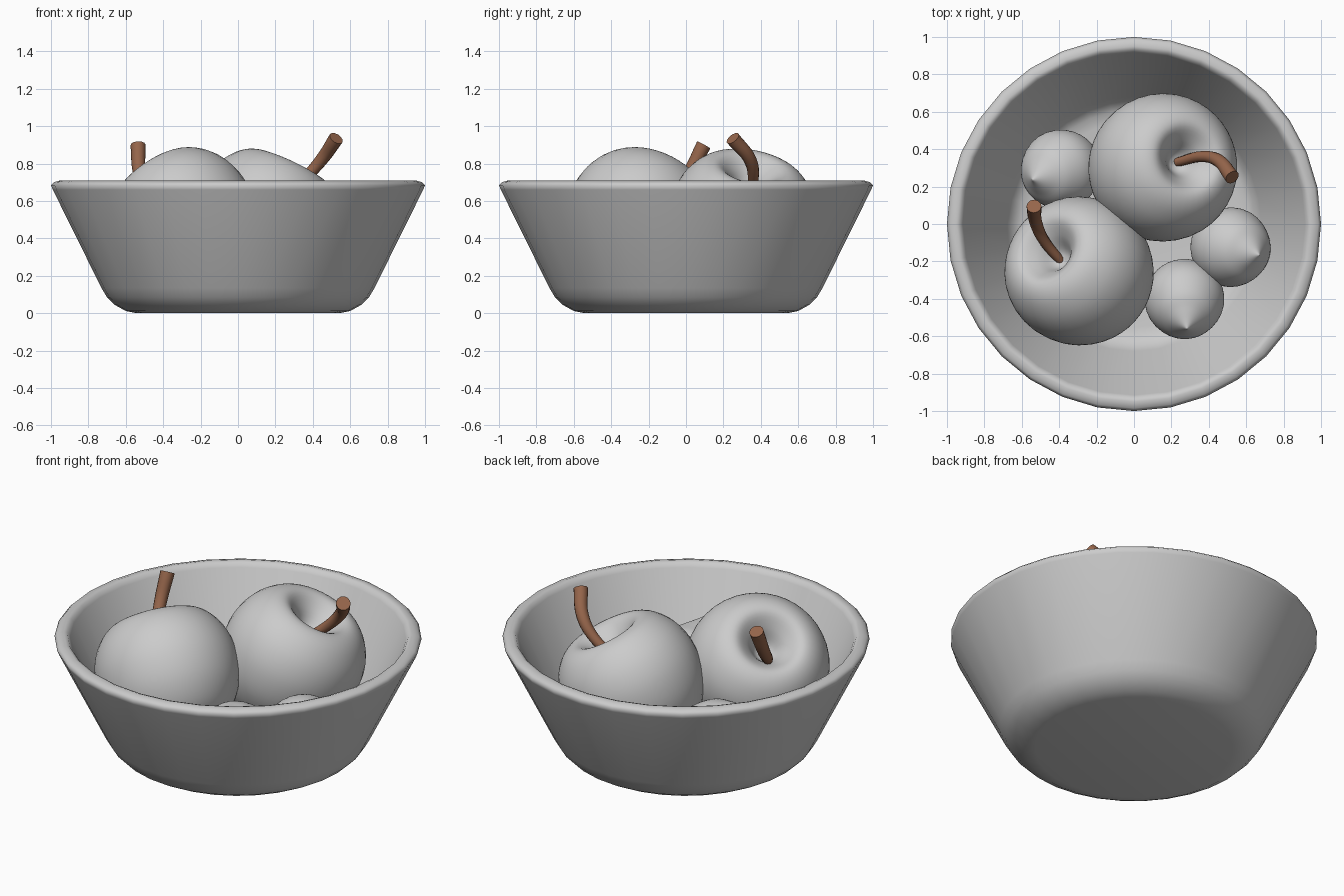
import bpy, bmesh, math
from mathutils import Vector

if "Cube" in bpy.data.objects:
    bpy.data.objects.remove(bpy.data.objects["Cube"])


def smooth_profile(pts, n=5):
    """Catmull-Rom curve through (radius, height) points."""
    p = [Vector(q) for q in pts]
    # mirrored end points keep the poles level
    p = [2 * p[0] - p[1]] + p + [2 * p[-1] - p[-2]]
    out = []
    for a, b, c, d in zip(p, p[1:], p[2:], p[3:]):
        for i in range(n):
            t = i / n
            q = 0.5 * (2 * b + (c - a) * t + (2 * a - 5 * b + 4 * c - d) * t * t
                       + (3 * b - a - 3 * c + d) * t ** 3)
            out.append((max(q.x, 0), q.y))
    return out + [tuple(pts[-1])]


def lathe(name, profile, steps, location=(0, 0, 0), axis=(0, 0, 1)):
    """Spin a profile about its own z, then point that axis along 'axis'."""
    bm = bmesh.new()
    vs = [bm.verts.new((r, 0, z)) for r, z in profile]
    es = [bm.edges.new(e) for e in zip(vs, vs[1:])]
    bmesh.ops.spin(bm, geom=vs + es, cent=(0, 0, 0), axis=(0, 0, 1),
                   angle=2 * math.pi, steps=steps, use_duplicate=False)
    bmesh.ops.remove_doubles(bm, verts=bm.verts, dist=0.0005)
    bmesh.ops.recalc_face_normals(bm, faces=bm.faces)
    me = bpy.data.meshes.new(name)
    bm.to_mesh(me)
    bm.free()
    for f in me.polygons:
        f.use_smooth = True
    ob = bpy.data.objects.new(name, me)
    ob.location = location
    ob.rotation_mode = 'QUATERNION'
    ob.rotation_quaternion = Vector(axis).to_track_quat('Z', 'Y')
    bpy.context.collection.objects.link(ob)
    return ob


brown = bpy.data.materials.new("stem_brown")
brown.diffuse_color = (0.30, 0.13, 0.07, 1)
brown.use_nodes = True
brown.node_tree.nodes["Principled BSDF"].inputs["Base Color"].default_value = brown.diffuse_color


def stem(name, pts):
    """Curved stem that thickens toward its cut end."""
    cu = bpy.data.curves.new(name, 'CURVE')
    cu.dimensions = '3D'
    cu.bevel_depth = 0.04
    cu.bevel_resolution = 4
    cu.resolution_u = 6
    cu.use_fill_caps = True
    sp = cu.splines.new('BEZIER')
    sp.bezier_points.add(len(pts) - 1)
    for i, (bp, co) in enumerate(zip(sp.bezier_points, pts)):
        bp.co = co
        bp.handle_left_type = bp.handle_right_type = 'AUTO'
        bp.radius = 0.6 + 0.4 * i / (len(pts) - 1)
    ob = bpy.data.objects.new(name, cu)
    bpy.context.collection.objects.link(ob)
    bpy.ops.object.select_all(action='DESELECT')
    ob.select_set(True)
    bpy.context.view_layer.objects.active = ob
    bpy.ops.object.convert(target='MESH')
    ob = bpy.context.object
    bpy.ops.object.shade_smooth_by_angle(angle=math.radians(40))
    ob.data.materials.clear()
    ob.data.materials.append(brown)


# Bowl with rounded foot and lip
lathe("bowl", [(0, 0), (0.54, 0), (0.60, 0.012), (0.66, 0.045), (0.70, 0.085),
               (0.73, 0.135), (0.99, 0.66), (1.0, 0.685), (0.985, 0.70), (0.95, 0.71),
               (0.93, 0.703), (0.915, 0.68), (0.68, 0.17), (0.65, 0.125),
               (0.61, 0.10), (0.55, 0.09), (0, 0.09)], 32)

# Two large apples
apple = smooth_profile([(0, 0.15), (0.05, 0.175), (0.11, 0.26), (0.19, 0.318), (0.28, 0.285),
                        (0.36, 0.18), (0.395, 0.04), (0.375, -0.12), (0.30, -0.26),
                        (0.19, -0.345), (0.10, -0.365), (0.04, -0.34), (0, -0.325)])
lathe("apple_back", apple, 40, (0.15, 0.30, 0.495), (0.48, 0.18, 1))
lathe("apple_front", apple, 40, (-0.29, -0.255, 0.49), (-0.53, 0.37, 0.77))

# Apple stems
stem("stem_back", [(0.23, 0.33, 0.62), (0.36, 0.36, 0.725),
                   (0.45, 0.34, 0.825), (0.525, 0.25, 0.935)])
stem("stem_front", [(-0.39, -0.20, 0.58), (-0.48, -0.09, 0.65),
                    (-0.525, 0.01, 0.745), (-0.535, 0.095, 0.90)])

# Three small fruits with pointed tips
small = smooth_profile([(0, 0.27), (0.03, 0.245), (0.09, 0.20), (0.155, 0.145), (0.205, 0.05),
                        (0.21, -0.04), (0.175, -0.13), (0.10, -0.19), (0, -0.215)])
for name, loc, axis in [
        ("small_fruit_left", (-0.395, 0.29, 0.30), (-0.55, -0.2, 0.8)),
        ("small_fruit_right", (0.52, -0.125, 0.30), (0.55, -0.15, 0.8)),
        ("small_fruit_front", (0.27, -0.405, 0.30), (0.05, -0.57, 0.8))]:
    lathe(name, small, 32, loc, axis)
